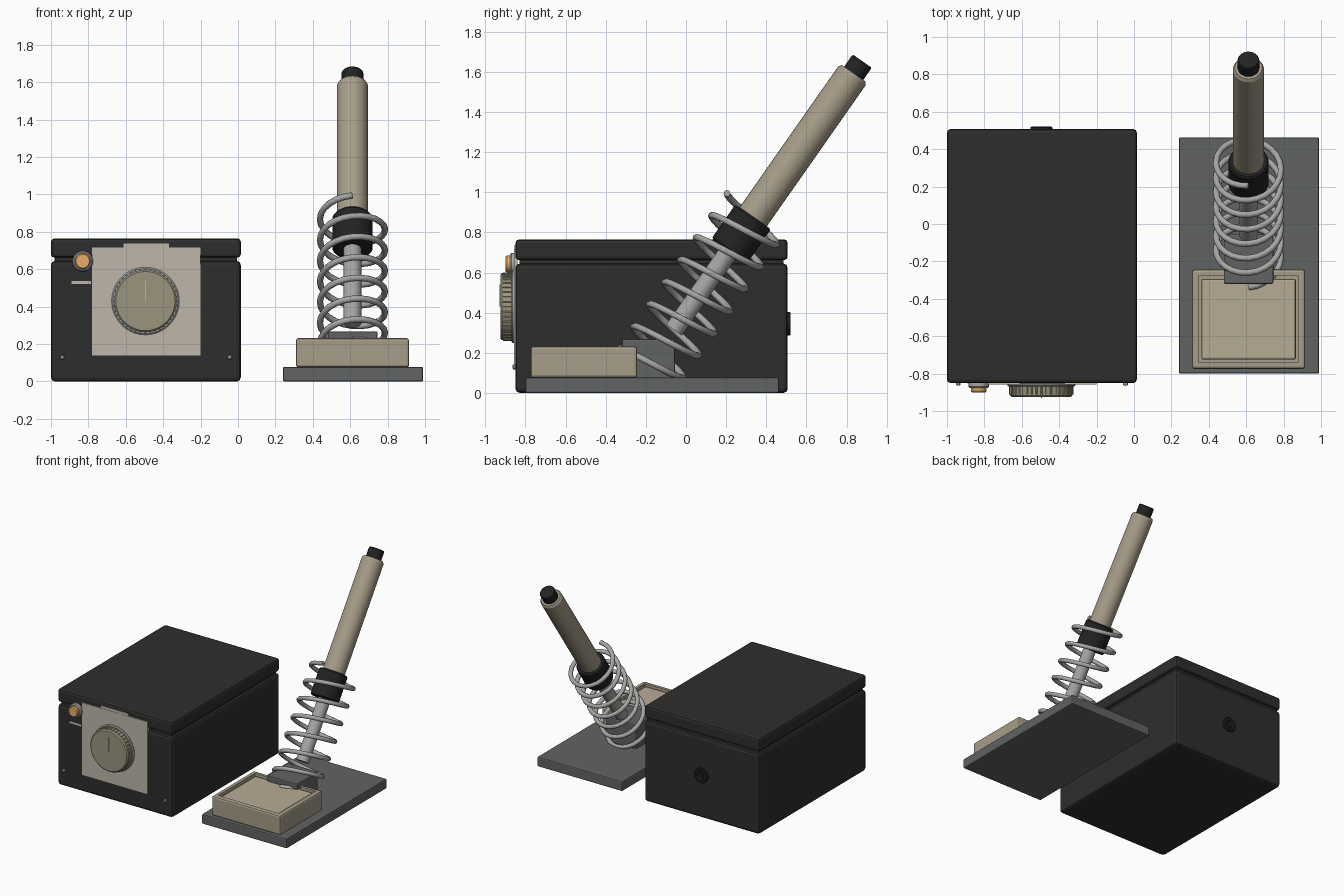
import bpy, math
from mathutils import Matrix, Vector

if "Cube" in bpy.data.objects:
    bpy.data.objects.remove(bpy.data.objects["Cube"])


def material(name, rgb):
    m = bpy.data.materials.new(name)
    m.diffuse_color = (*rgb, 1)
    m.use_nodes = True
    m.node_tree.nodes["Principled BSDF"].inputs["Base Color"].default_value = m.diffuse_color
    return m


DARK = material("dark_shell", (0.028, 0.027, 0.026))
BLACK = material("black_rubber", (0.016, 0.016, 0.016))
TAN = material("tan", (0.39, 0.34, 0.25))
KNOB = material("knob_tan", (0.33, 0.30, 0.21))
SPONGE = material("sponge", (0.47, 0.41, 0.30))
PANEL = material("panel", (0.52, 0.47, 0.40))
GREY = material("grey_metal", (0.12, 0.125, 0.125))
STEEL = material("steel", (0.38, 0.38, 0.37))
AMBER = material("amber", (0.80, 0.42, 0.14))


def finish(ob, name, mat, bevel=0, segments=2):
    ob.name = name
    ob.data.materials.append(mat)
    if bevel:
        b = ob.modifiers.new("bevel", "BEVEL")
        b.width, b.segments, b.limit_method = bevel, segments, "ANGLE"
    return ob


def box(name, x, y, z, mat, bevel=0):
    bpy.ops.mesh.primitive_cube_add(size=1)
    ob = bpy.context.object
    c = Vector([sum(r) / 2 for r in (x, y, z)])
    s = Vector([r[1] - r[0] for r in (x, y, z)])
    ob.data.transform(Matrix.Translation(c) @ Matrix.Diagonal((*s, 1)))
    return finish(ob, name, mat, bevel)


def lathe(name, profile, mat, matrix, sides=32):
    """Revolve (radius, height) points about local z; ends are capped."""
    n = len(profile)
    verts, faces = [], []
    for r, h in profile:
        for i in range(sides):
            a = 2 * math.pi * i / sides
            verts.append((r * math.cos(a), r * math.sin(a), h))
    for k in range(n - 1):
        for i in range(sides):
            j = (i + 1) % sides
            faces.append((k * sides + i, k * sides + j, (k + 1) * sides + j, (k + 1) * sides + i))
    faces.append(tuple(reversed(range(sides))))
    faces.append(tuple(range((n - 1) * sides, n * sides)))
    me = bpy.data.meshes.new(name)
    me.from_pydata(verts, [], faces)
    me.transform(matrix)
    ob = bpy.data.objects.new(name, me)
    bpy.context.collection.objects.link(ob)
    bpy.ops.object.select_all(action="DESELECT")
    ob.select_set(True)
    bpy.context.view_layer.objects.active = ob
    bpy.ops.object.shade_smooth_by_angle(angle=math.radians(30))
    return finish(ob, name, mat)


# control station shell, groove and lid
X, Y = (-1.0, 0.015), (-0.85, 0.507)
FRONT = -0.85
box("station_body", X, Y, (0, 0.645), DARK, 0.022)
box("station_groove", (-0.98, -0.005), (-0.83, 0.487), (0.6, 0.7), DARK)
box("station_lid", X, Y, (0.662, 0.765), DARK, 0.018)

# front panel
box("front_panel", (-0.78, -0.20), (-0.857, -0.84), (0.14, 0.717), PANEL)
box("panel_tab", (-0.613, -0.37), (-0.855, -0.84), (0.70, 0.737), PANEL)
box("label_bar", (-0.89, -0.785), (-0.854, -0.84), (0.522, 0.538), PANEL)


def facing(x, z, y=FRONT, back=False):
    """Local z points out of the front (or back) of the station."""
    a = -90 if back else 90
    return Matrix.Translation((x, y, z)) @ Matrix.Rotation(math.radians(a), 4, "X")


# dial
dial = facing(-0.495, 0.43)
lathe("dial_skirt", [(0.181, 0), (0.181, 0.014), (0.174, 0.02)], STEEL, dial, 40)
lathe("dial_knob", [(0.167, 0), (0.167, 0.066), (0.158, 0.075)], KNOB, dial, 40)
for i in range(40):
    a = 2 * math.pi * i / 40
    lathe(f"dial_ridge_{i}", [(0.005, 0.02), (0.005, 0.062)], KNOB,
          dial @ Matrix.Translation((0.167 * math.cos(a), 0.167 * math.sin(a), 0)), 6)
box("dial_pointer", (-0.498, -0.492), (-0.929, -0.92), (0.43, 0.54), PANEL)

# indicator lamp and front screws
lamp = facing(-0.83, 0.643)
lathe("lamp_bezel", [(0.055, 0), (0.055, 0.02), (0.048, 0.028)], STEEL, lamp, 24)
lathe("lamp_lens", [(0.042, 0), (0.042, 0.042), (0.036, 0.05)], AMBER, lamp, 24)
for side, x in (("left", -0.94), ("right", -0.045)):
    lathe(f"screw_{side}", [(0.013, 0), (0.013, 0.01), (0.008, 0.014)], STEEL, facing(x, 0.13), 12)

# rear cable socket
rear = facing(-0.495, 0.345, 0.507, True)
lathe("cable_socket", [(0.058, -0.01), (0.058, 0.01), (0.053, 0.014), (0.036, 0.014), (0.03, 0.004)],
      BLACK, rear, 24)
lathe("cable_socket_core", [(0.02, 0), (0.02, 0.012)], BLACK, rear, 16)

# stand base and bracket
box("stand_base", (0.24, 0.99), (-0.80, 0.463), (0, 0.078), GREY, 0.008)
box("spring_bracket", (0.48, 0.745), (-0.32, -0.055), (0.07, 0.268), GREY, 0.008)

# sponge tray: recessed by insetting the top, with the sponge inside
tray = box("sponge_tray", (0.31, 0.915), (-0.775, -0.243), (0.075, 0.232), TAN, 0.014)
cutter = box("tray_cutter", (0.345, 0.88), (-0.74, -0.278), (0.14, 0.3), TAN)
cutter.hide_render = True
cutter.hide_set(True)
cut = tray.modifiers.new("recess", "BOOLEAN")
cut.object, cut.operation, cut.solver = cutter, "DIFFERENCE", "EXACT"
box("sponge", (0.36, 0.865), (-0.725, -0.293), (0.13, 0.222), SPONGE, 0.01)

# tilted axis shared by the iron and the spring
AXIS = Matrix.Translation((0.612, -0.195, 0.121)) @ Matrix.Rotation(math.radians(-35), 4, "X")
lathe("iron_shaft", [(0.048, 0.235), (0.048, 0.73)], STEEL, AXIS, 24)
lathe("iron_collar", [(0.1, 0.716), (0.108, 0.726), (0.108, 0.914), (0.1, 0.924)], BLACK, AXIS)
lathe("iron_handle", [(0.083, 0.91), (0.083, 1.78), (0.073, 1.797)], TAN, AXIS)
lathe("cord_cap", [(0.058, 1.78), (0.058, 1.864), (0.053, 1.871)], BLACK, AXIS, 24)

# spring holder: seven turns of round wire
TURNS, STEPS, PITCH, R = 7, 24, 0.135, 0.174
cu = bpy.data.curves.new("holder_spring", "CURVE")
cu.dimensions = "3D"
cu.bevel_depth, cu.bevel_resolution, cu.use_fill_caps = 0.017, 2, True
sp = cu.splines.new("POLY")
sp.points.add(TURNS * STEPS)
for i, p in enumerate(sp.points):
    a = 2 * math.pi * i / STEPS
    p.co = (*(AXIS @ Vector((R * math.sin(a), -R * math.cos(a), PITCH * i / STEPS))), 1)
spring = bpy.data.objects.new("holder_spring", cu)
bpy.context.collection.objects.link(spring)
finish(spring, "holder_spring", STEEL)
